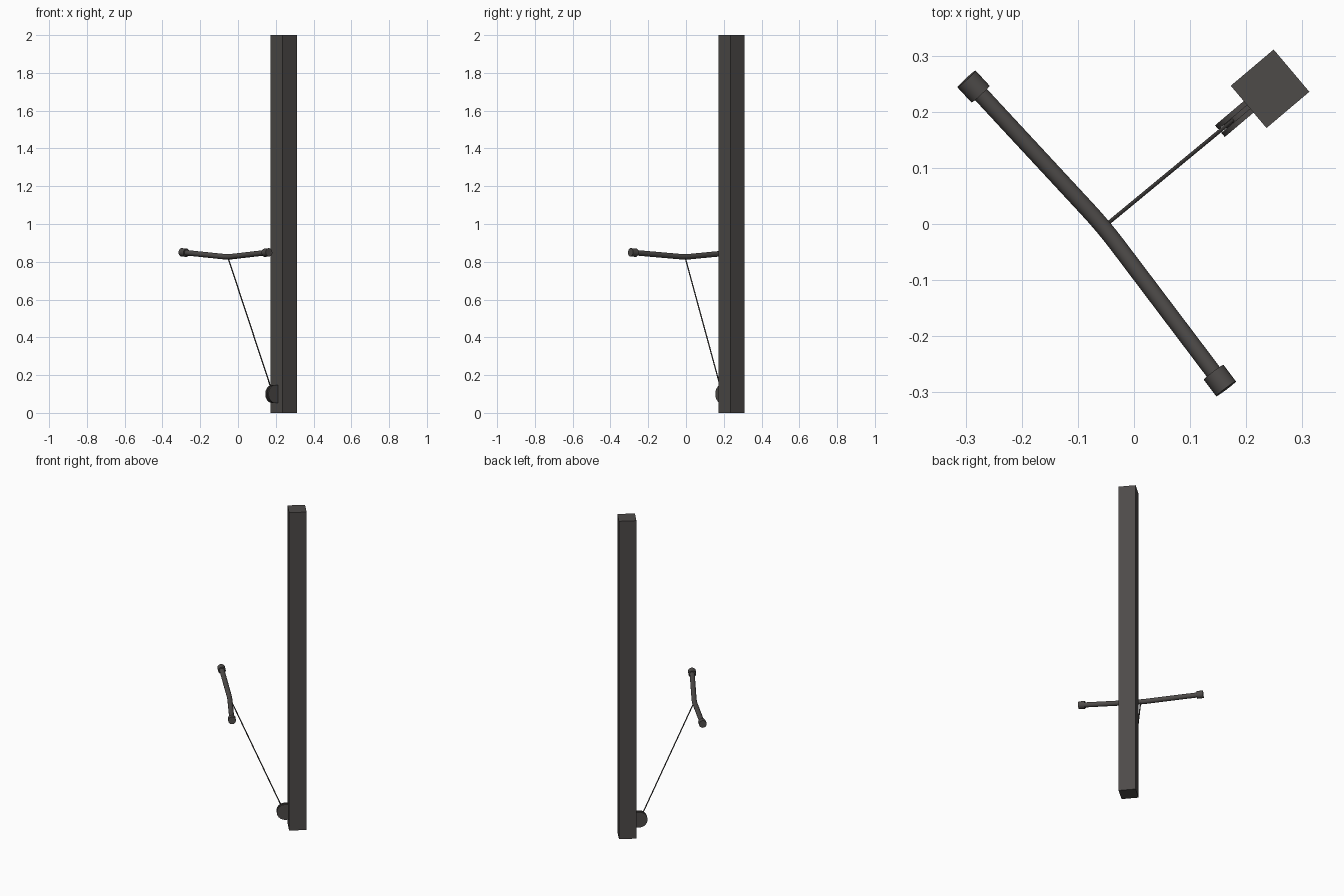
import bpy
import math
from mathutils import Vector, Matrix

cube = bpy.data.objects.get("Cube")
if cube:
    bpy.data.objects.remove(cube, do_unlink=True)

COLOUR = (0.075, 0.069, 0.066, 1)
steel = bpy.data.materials.new("dark_steel")
steel.use_nodes = True
steel.diffuse_color = COLOUR
steel.node_tree.nodes["Principled BSDF"].inputs["Base Color"].default_value = COLOUR

ANGLE = math.radians(40.2)
POST = Vector((0.2425, 0.241, 0))
HALF = 0.05
# Post frame: local -x points from the post towards the handle
FRAME = Matrix.Translation(POST) @ Matrix.Rotation(ANGLE, 4, "Z")


def add_mesh(name, verts, faces):
    mesh = bpy.data.meshes.new(name)
    mesh.from_pydata(verts, [], faces)
    mesh.materials.append(steel)
    obj = bpy.data.objects.new(name, mesh)
    bpy.context.collection.objects.link(obj)
    return obj


def smooth(obj):
    bpy.ops.object.select_all(action="DESELECT")
    obj.select_set(True)
    bpy.context.view_layer.objects.active = obj
    bpy.ops.object.shade_smooth_by_angle(angle=math.radians(40))


def tube(name, points, radius, sides=24):
    """Round bar swept through a list of points, closed at both ends."""
    pts = [Vector(p) for p in points]
    verts, faces = [], []
    for i, p in enumerate(pts):
        along = (pts[min(i + 1, len(pts) - 1)] - pts[max(i - 1, 0)]).normalized()
        side = along.cross(Vector((0, 0, 1))).normalized()
        up = side.cross(along)
        for k in range(sides):
            a = math.tau * k / sides
            verts.append(p + radius * (math.cos(a) * side + math.sin(a) * up))
    for i in range(len(pts) - 1):
        for k in range(sides):
            n = (k + 1) % sides
            a, b = i * sides, (i + 1) * sides
            faces.append((a + k, a + n, b + n, b + k))
    last = (len(pts) - 1) * sides
    faces.append(tuple(reversed(range(sides))))
    faces.append(tuple(range(last, last + sides)))
    obj = add_mesh(name, verts, faces)
    smooth(obj)
    return obj


def d_plate(name, y0, y1, radius, z=0.1, offset=0.019):
    """Plate with a flat back on the post and a rounded front."""
    cx = -HALF - offset
    outline = [(-HALF, z + radius)]
    for k in range(25):
        a = math.pi * (0.5 + k / 24)
        outline.append((cx + radius * math.cos(a), z + radius * math.sin(a)))
    outline.append((-HALF, z - radius))
    n = len(outline)
    verts = [FRAME @ Vector((x, y, h)) for y in (y0, y1) for x, h in outline]
    faces = [tuple(range(n)), tuple(reversed(range(n, 2 * n)))]
    faces += [(k, k + n, (k + 1) % n + n, (k + 1) % n) for k in range(n)]
    smooth(add_mesh(name, verts, faces))


# Square upright post
bpy.ops.mesh.primitive_cube_add(size=1)
post = bpy.context.object
post.name = "post"
post.matrix_world = FRAME @ Matrix.Translation((0, 0, 1)) @ Matrix.Diagonal((0.1, 0.0986, 2, 1))
post.data.materials.append(steel)

# Pulley housing: two cheeks with a grooved wheel between them
d_plate("pulley_cheek_left", 0.004, 0.0135, 0.048)
d_plate("pulley_cheek_right", -0.0135, -0.004, 0.048)
d_plate("pulley_wheel", -0.004, 0.004, 0.036)

# Bent handle bar
left_end = Vector((-0.286, 0.245, 0.849))
right_end = Vector((0.153, -0.279, 0.849))
middle = Vector((-0.054, -0.005, 0.825))
near = [middle.lerp(left_end, 0.12), middle.lerp(right_end, 0.12)]
bend = [near[0].lerp(middle, t).lerp(middle.lerp(near[1], t), t) for t in (0, 0.25, 0.5, 0.75, 1)]
tube("handle_bar", [left_end] + bend + [right_end], 0.0145)

# End caps on the handle
for name, end in (("left_end_cap", left_end), ("right_end_cap", right_end)):
    reach = (end - middle).normalized() * 0.0185
    tube(name, [end - reach, end + reach], 0.022)

# Cable from the handle down into the pulley
anchor = FRAME @ Vector((-HALF - 0.036, 0, 0.125))
tube("cable", [middle, anchor], 0.0034, 12)
